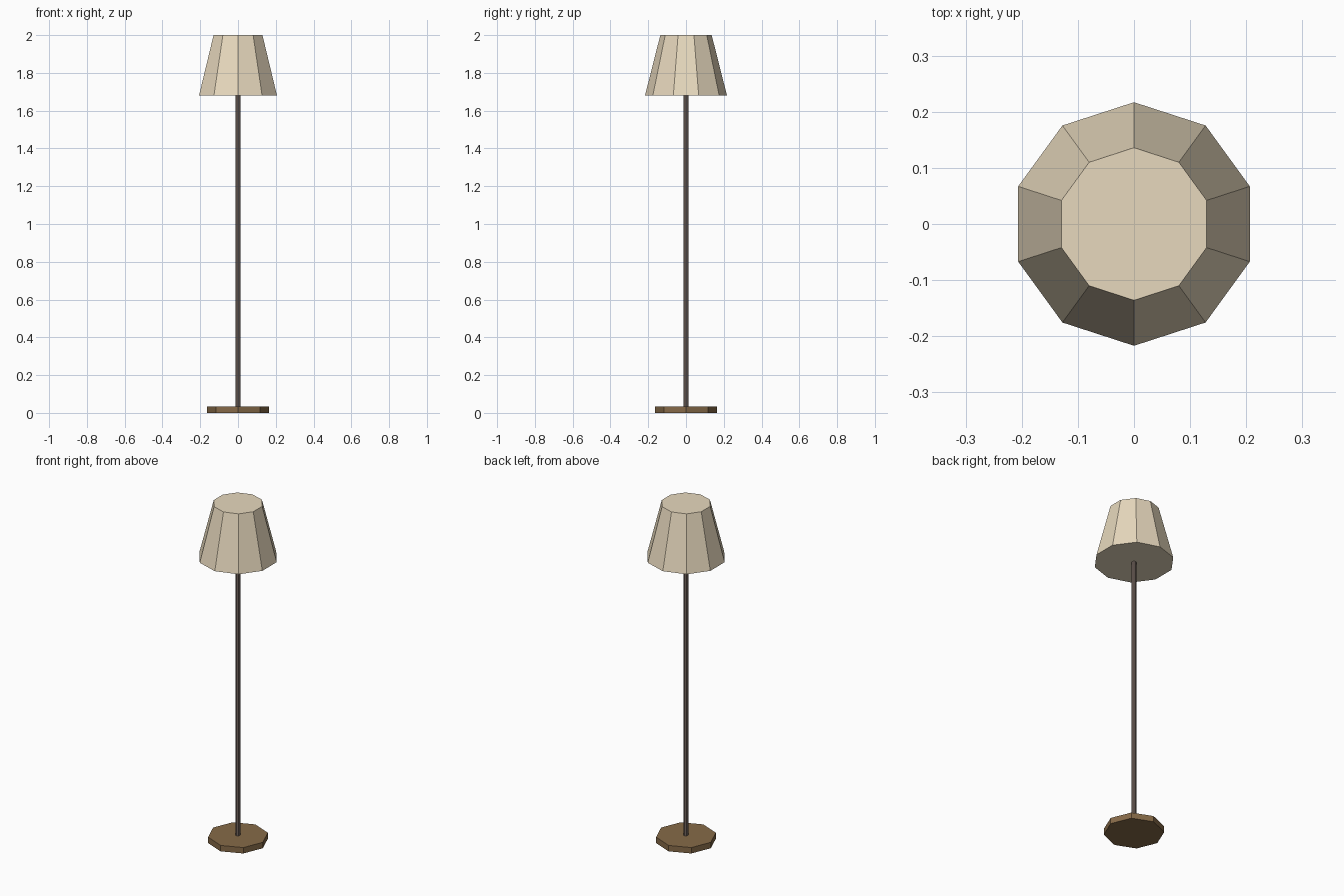
import bpy, math

if "Cube" in bpy.data.objects:
    bpy.data.objects.remove(bpy.data.objects["Cube"])


def part(name, sides, r_bottom, r_top, z0, z1, color):
    """Flat-faced prism or cone frustum with one corner on the y axis."""
    bpy.ops.mesh.primitive_cone_add(vertices=sides, radius1=r_bottom, radius2=r_top,
                                    depth=z1 - z0, location=(0, 0, (z0 + z1) / 2))
    ob = bpy.context.object
    ob.name = name
    mat = bpy.data.materials.new(name + "_material")
    mat.diffuse_color = (*color, 1)
    mat.use_nodes = True
    mat.node_tree.nodes["Principled BSDF"].inputs["Base Color"].default_value = mat.diffuse_color
    ob.data.materials.append(mat)
    return ob


# Octagonal wooden foot
part("base", 8, 0.163, 0.163, 0.0, 0.035, (0.24, 0.145, 0.065))

# Thin metal pole
part("pole", 8, 0.0135, 0.0135, 0.03, 1.685, (0.17, 0.13, 0.11))

# Ten-sided tapered shade, closed at both ends
part("lamp_shade", 10, 0.217, 0.136, 1.68, 2.0, (0.80, 0.69, 0.51))
